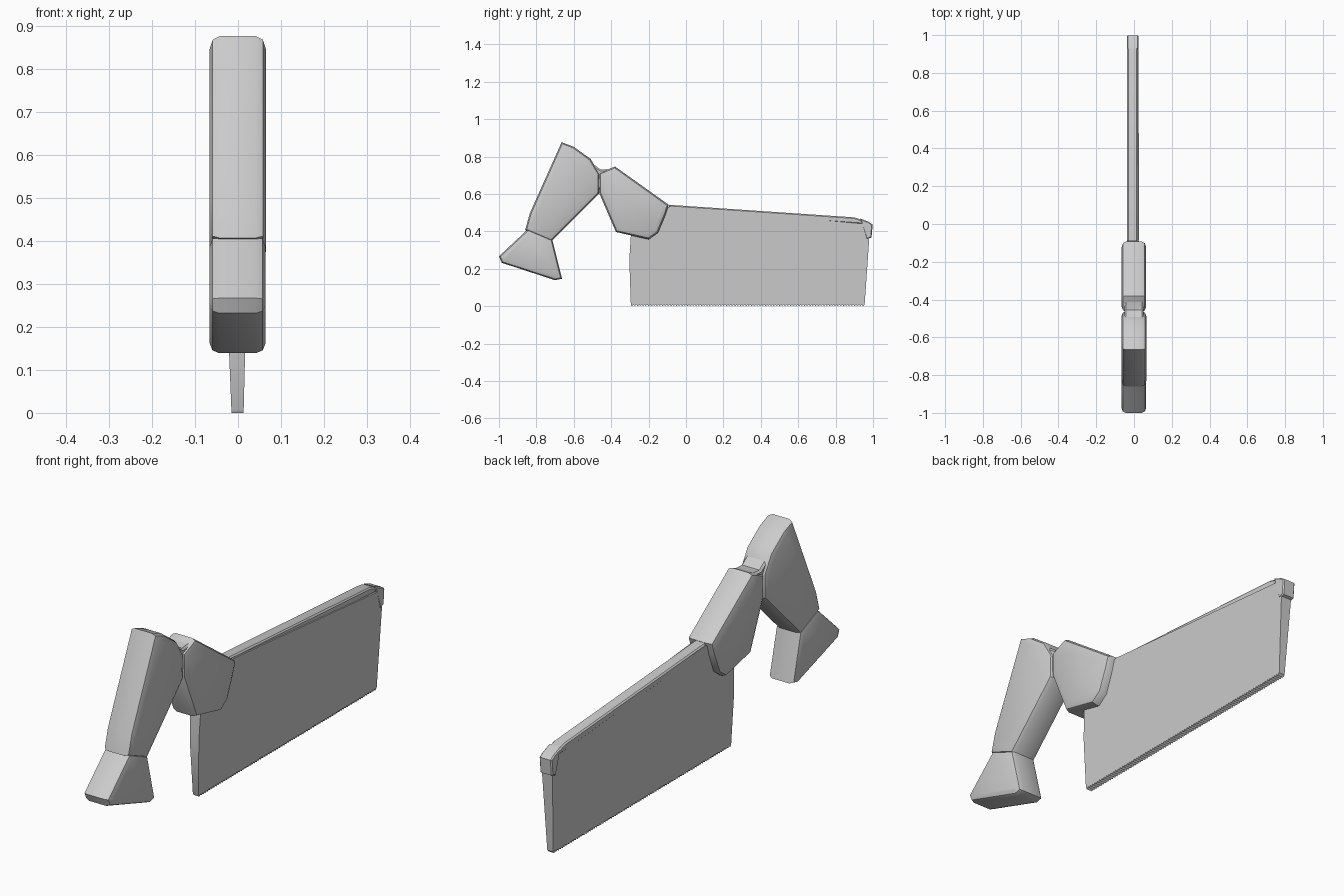
import bpy, bmesh

if "Cube" in bpy.data.objects:
    bpy.data.objects.remove(bpy.data.objects["Cube"])


def make_part(name, profile, left, right, bevel=0.0, segments=2):
    """Extrude a (y, z) profile across x; left/right give the side x at height z."""
    bm = bmesh.new()
    a = [bm.verts.new((left(z), y, z)) for y, z in profile]
    b = [bm.verts.new((right(z), y, z)) for y, z in profile]
    bm.faces.new(a)
    bm.faces.new(b[::-1])
    n = len(a)
    rim = []
    for i in range(n):
        j = (i + 1) % n
        bm.faces.new((a[j], a[i], b[i], b[j]))
        rim += [bm.edges.get((a[i], a[j])), bm.edges.get((b[i], b[j]))]
    bmesh.ops.recalc_face_normals(bm, faces=bm.faces)
    if bevel:
        bmesh.ops.bevel(bm, geom=rim, offset=bevel, segments=segments,
                        profile=0.5, affect='EDGES', clamp_overlap=False)
    mesh = bpy.data.meshes.new(name)
    bm.to_mesh(mesh)
    bm.free()
    obj = bpy.data.objects.new(name, mesh)
    bpy.context.collection.objects.link(obj)
    bpy.ops.object.select_all(action='DESELECT')
    obj.select_set(True)
    bpy.context.view_layer.objects.active = obj
    bpy.ops.object.shade_smooth_by_angle(angle=0.6)
    return obj


def const(x):
    return lambda z: x


def blade_left(z):
    return -0.015 - 0.04 * z


def blade_right(z):
    return 0.013 + 0.025 * z


# Blade plate, thinner towards the serrated lower edge
teeth = 84
y0, y1 = -0.295, 0.955
step = (y1 - y0) / teeth
profile = [(0.985, 0.44), (-0.08, 0.537), (-0.15, 0.52), (-0.25, 0.42),
           (-0.295, 0.38), (-0.303, 0.25), (y0, 0.012)]
for i in range(teeth):
    profile += [(y0 + (i + 0.35) * step, 0.003), (y0 + (i + 1) * step, 0.012)]
make_part("blade", profile, blade_left, blade_right)

# Stiffening spine along the top edge
make_part("spine", [(-0.09, 0.545), (0.90, 0.478), (0.97, 0.455),
                    (0.97, 0.44), (-0.09, 0.515)],
          const(-0.036), const(0.020), 0.006, 1)

# Cap on the front upper corner
make_part("tip_cap", [(0.93, 0.472), (0.975, 0.455), (0.998, 0.44),
                      (0.992, 0.37), (0.965, 0.36), (0.94, 0.44)],
          const(-0.037), const(0.024), 0.005, 1)

# Upper handle block that clamps the blade
make_part("handle_mount", [(-0.092, 0.545), (-0.38, 0.75), (-0.465, 0.715),
                           (-0.465, 0.61), (-0.375, 0.40), (-0.20, 0.36),
                           (-0.15, 0.395), (-0.11, 0.49)],
          const(-0.065), const(0.064), 0.025)

# Bridge at the crotch between mount and grip
make_part("handle_bridge", [(-0.50, 0.765), (-0.455, 0.733), (-0.41, 0.737),
                            (-0.385, 0.745), (-0.40, 0.66), (-0.48, 0.62)],
          const(-0.05), const(0.05), 0.008, 1)

# Sloping grip
make_part("handle_grip", [(-0.665, 0.88), (-0.60, 0.855), (-0.51, 0.79),
                          (-0.462, 0.71), (-0.465, 0.605), (-0.72, 0.35),
                          (-0.86, 0.41), (-0.835, 0.50)],
          const(-0.066), const(0.065), 0.024)

# Flared butt at the end of the grip
make_part("handle_butt", [(-0.845, 0.415), (-0.715, 0.36), (-0.663, 0.15),
                          (-0.70, 0.142), (-0.985, 0.235), (-1.0, 0.27)],
          const(-0.066), const(0.064), 0.022)

# Rest the whole saw on the ground plane
for obj in bpy.data.objects:
    obj.location.z = -0.003
